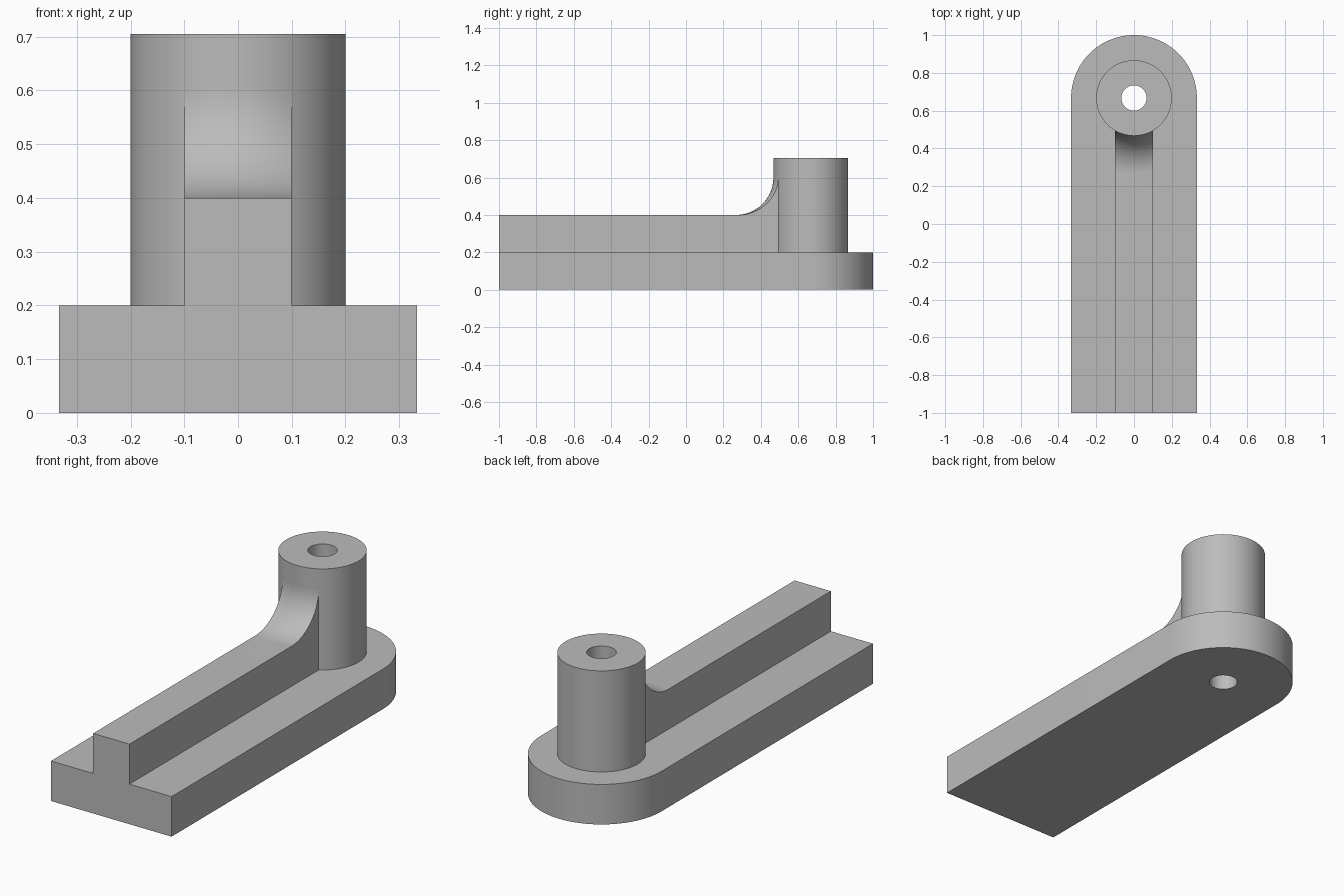
import bpy, bmesh
from math import sin, cos, pi, sqrt

if "Cube" in bpy.data.objects:
    bpy.data.objects.remove(bpy.data.objects["Cube"])

AXIS_Y = 0.667                 # centre line of the boss and rounded end
BASE_R, BOSS_R, HOLE_R = 0.333, 0.2, 0.067
BASE_TOP, RIB_TOP, BOSS_TOP = 0.2, 0.4, 0.705
RIB_HALF, FILLET = 0.1, 0.2

grey = bpy.data.materials.new("plain grey")
grey.use_nodes = True
color = (0.5, 0.5, 0.5, 1)
grey.diffuse_color = color
grey.node_tree.nodes["Principled BSDF"].inputs["Base Color"].default_value = color


def finish(name, bm):
    bmesh.ops.remove_doubles(bm, verts=bm.verts, dist=1e-5)
    bmesh.ops.recalc_face_normals(bm, faces=bm.faces)
    mesh = bpy.data.meshes.new(name)
    bm.to_mesh(mesh)
    bm.free()
    mesh.materials.append(grey)
    obj = bpy.data.objects.new(name, mesh)
    bpy.context.collection.objects.link(obj)
    bpy.ops.object.select_all(action="DESELECT")
    obj.select_set(True)
    bpy.context.view_layer.objects.active = obj
    bpy.ops.object.shade_smooth_by_angle(angle=pi / 6)
    return obj


def arc(radius, sweep, steps):
    return [(radius * cos(sweep * i / steps), AXIS_Y + radius * sin(sweep * i / steps))
            for i in range(steps + 1)]


def plate(name, loops, z0, z1):
    """Extrude an outline with holes from z0 up to z1."""
    bm = bmesh.new()
    edges = []
    for loop in loops:
        vs = [bm.verts.new((x, y, z0)) for x, y in loop]
        edges += [bm.edges.new((a, b)) for a, b in zip(vs, vs[1:] + vs[:1])]
    bmesh.ops.triangle_fill(bm, edges=edges, use_beauty=True, normal=(0, 0, 1))
    ext = bmesh.ops.extrude_face_region(bm, geom=bm.faces[:], use_keep_orig=True)
    top = [g for g in ext["geom"] if isinstance(g, bmesh.types.BMVert)]
    bmesh.ops.translate(bm, verts=top, vec=(0, 0, z1 - z0))
    return finish(name, bm)


# Base plate with a rounded back end, and the boss standing on it
hole = arc(HOLE_R, 2 * pi, 64)[:-1]
outline = arc(BASE_R, pi, 64) + [(-BASE_R, -1), (BASE_R, -1)]
plate("base_plate", [outline, hole], 0, BASE_TOP)
plate("boss", [arc(BOSS_R, 2 * pi, 96)[:-1], hole], BASE_TOP, BOSS_TOP)

# Rib: each section runs along the top, up the fillet around the boss, then down inside it
bm = bmesh.new()
COLS, STEPS = 16, 24
sections = []
for c in range(COLS + 1):
    x = RIB_HALF * (2 * c / COLS - 1)

    def on_ring(r):
        return AXIS_Y - sqrt(r * r - x * x)

    pts = [(-1, BASE_TOP), (-1, RIB_TOP)]
    for i in range(STEPS + 1):
        a = pi / 2 * i / STEPS
        pts.append((on_ring(BOSS_R + FILLET * (1 - sin(a))),
                    RIB_TOP + FILLET * (1 - cos(a))))
    inner = on_ring(BOSS_R - 0.01)
    pts += [(inner, RIB_TOP + FILLET), (inner, BASE_TOP)]
    sections.append([bm.verts.new((x, y, z)) for y, z in pts])
for s, t in zip(sections, sections[1:]):
    for i in range(len(s)):
        j = (i + 1) % len(s)
        bm.faces.new((s[i], s[j], t[j], t[i]))
for side in (sections[0], sections[-1]):
    bm.faces.new(side)
finish("rib", bm)
